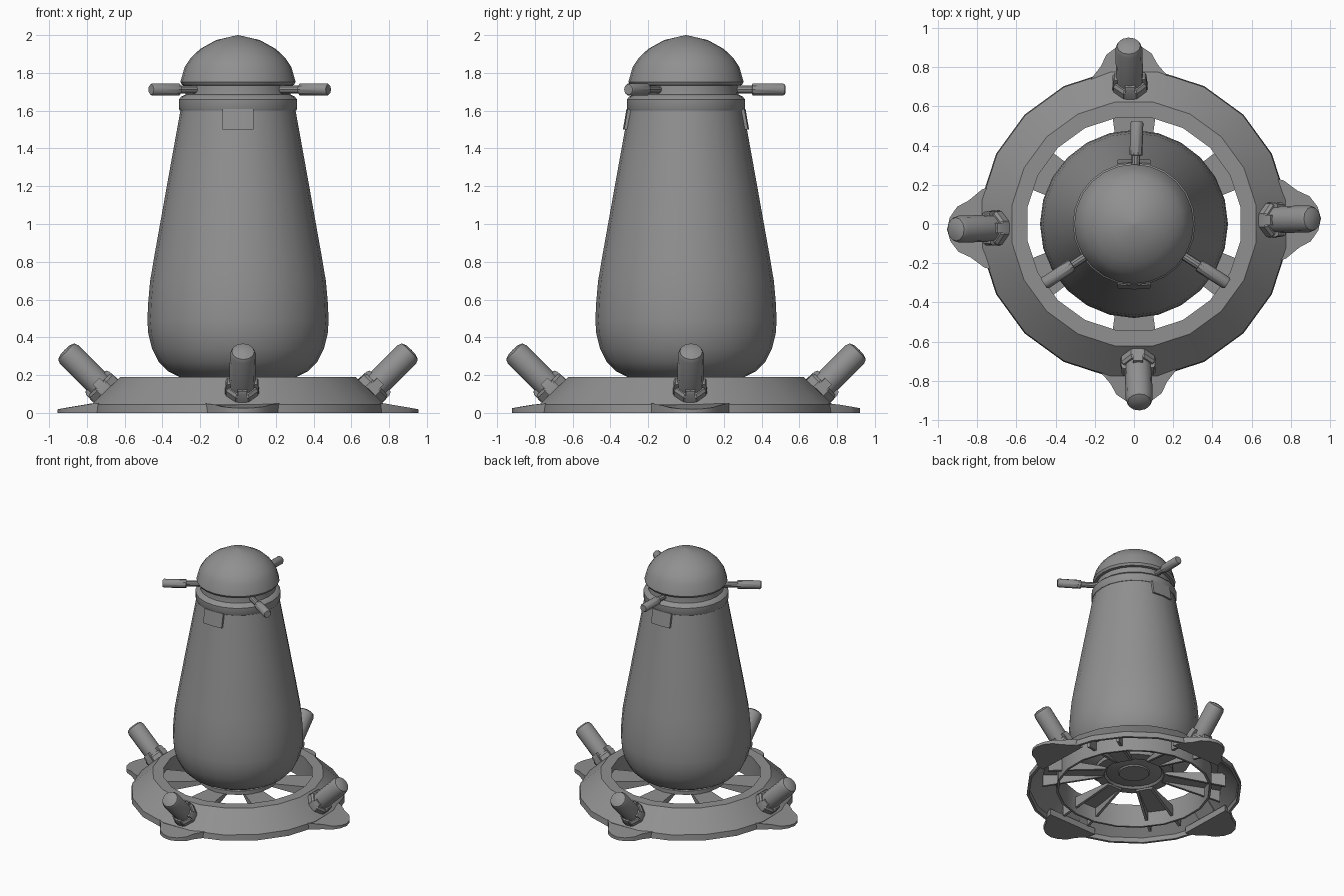
import bpy, bmesh
from math import sin, cos, pi, radians
from mathutils import Matrix, Vector

if "Cube" in bpy.data.objects:
    bpy.data.objects.remove(bpy.data.objects["Cube"])

grey = bpy.data.materials.new("dark_grey")
grey.diffuse_color = (0.28, 0.28, 0.28, 1)
grey.use_nodes = True
grey.node_tree.nodes["Principled BSDF"].inputs["Base Color"].default_value = grey.diffuse_color


def finish(bm, name, matrix=Matrix(), angle=35):
    bmesh.ops.recalc_face_normals(bm, faces=bm.faces)
    me = bpy.data.meshes.new(name)
    bm.to_mesh(me)
    bm.free()
    me.transform(matrix)
    me.materials.append(grey)
    ob = bpy.data.objects.new(name, me)
    bpy.context.collection.objects.link(ob)
    bpy.ops.object.select_all(action='DESELECT')
    ob.select_set(True)
    bpy.context.view_layer.objects.active = ob
    bpy.ops.object.shade_smooth_by_angle(angle=radians(angle))
    return ob


def loft(name, sections, matrix=Matrix(), capped=True, ring=False, angle=35):
    """Skin a list of equal-length closed sections."""
    bm = bmesh.new()
    loops = [[bm.verts.new(p) for p in s] for s in sections]
    n = len(loops[0])
    for k in range(len(loops) if ring else len(loops) - 1):
        a, b = loops[k], loops[(k + 1) % len(loops)]
        for i in range(n):
            j = (i + 1) % n
            bm.faces.new((a[i], a[j], b[j], b[i]))
    if capped and not ring:
        bm.faces.new(loops[0])
        bm.faces.new(loops[-1])
    return finish(bm, name, matrix, angle)


def lathe(name, profile, sides, matrix=Matrix(), ring=False, angle=35):
    secs = [[(max(r, 0.002) * cos(2 * pi * i / sides), max(r, 0.002) * sin(2 * pi * i / sides), z)
             for i in range(sides)] for r, z in profile]
    return loft(name, secs, matrix, ring=ring, angle=angle)


def turn(deg):
    return Matrix.Rotation(radians(deg), 4, 'Z')


# Pear-shaped body
lathe("body", [(0.24, 0.15), (0.30, 0.185), (0.37, 0.22), (0.42, 0.27), (0.455, 0.34),
               (0.475, 0.42), (0.48, 0.49), (0.475, 0.59), (0.465, 0.70), (0.443, 0.83),
               (0.377, 1.20), (0.305, 1.60), (0.28, 1.62)], 24)

# Collar, neck groove and domed head
lathe("collar", [(0.27, 1.595), (0.308, 1.60), (0.313, 1.61), (0.313, 1.66), (0.30, 1.675),
                 (0.28, 1.685), (0.25, 1.69)], 24)
lathe("neck", [(0.28, 1.67), (0.275, 1.70), (0.275, 1.75)], 24)
lathe("head", [(0.26, 1.73), (0.295, 1.735), (0.305, 1.752), (0.283, 1.83), (0.25, 1.88),
               (0.20, 1.927), (0.115, 1.974), (0, 2.0)], 24, angle=45)

# Front and back tabs hanging from the collar
for name, deg in (("front_tab", -90), ("back_tab", 90)):
    loft(name, [[(r - 0.04, -0.083, z), (r, -0.083, z), (r + 0.006, 0, z),
                 (r, 0.083, z), (r - 0.04, 0.083, z)]
                for r, z in ((0.328, 1.50), (0.309, 1.61))], turn(deg))

# Three stepped antennas
for i, (x, y) in enumerate(((0.015, 0.525), (0.478, -0.305), (-0.46, -0.305))):
    d = Vector((x, y, 0))
    m = Matrix.Translation((0, 0, 1.712)) @ d.to_track_quat('Z', 'Y').to_matrix().to_4x4()
    e = d.length
    lathe(f"antenna_{i + 1}", [(0.022, 0.2), (0.022, e - 0.175), (0.033, e - 0.173),
                               (0.033, e - 0.01), (0.027, e)], 10, m)

# Hollow base ring: sloped outer shell and upright inner wall
lathe("base_ring", [(0.79, 0), (0.785, 0.045), (0.63, 0.19), (0.55, 0.19), (0.555, 0.01),
                    (0.572, 0.01), (0.572, 0.17), (0.62, 0.17), (0.765, 0.035), (0.77, 0)],
      20, turn(9), ring=True, angle=30)

# Hub with a grooved underside
lathe("hub", [(0.25, 0.19), (0.29, 0.17), (0.29, 0.14), (0.22, 0.135), (0.20, 0.155),
              (0.12, 0.155), (0.11, 0.14), (0, 0.14)], 20)

# Six channel-shaped spokes passing through the inner wall
for i in range(6):
    secs = []
    for r, w, low in ((0.22, 0.065, 0.12), (0.66, 0.125, 0.03)):
        t = w - 0.02
        secs.append([(r, -w, low), (r, -w, 0.14), (r, w, 0.14), (r, w, low),
                     (r, t, low), (r, t, 0.122), (r, -t, 0.122), (r, -t, low)])
    loft(f"spoke_{i + 1}", secs, turn(30 + 60 * i))

# Four feet, each with a tilted thruster in a notched socket
outline = [(0.70, 0.22), (0.77, 0.20), (0.84, 0.145), (0.90, 0.115), (0.94, 0.06), (0.955, 0)]
outline += [(r, -t) for r, t in reversed(outline[:-1])]
for i in range(4):
    place = turn(1.7 + 90 * i)
    k_len = 1.0 if i % 2 == 0 else 0.965
    low = [(r * k_len, t, 0) for r, t in outline]
    top = [(r, t, 0.05 - 0.03 * max(0, r - 0.77) / 0.18) for r, t, _ in low]
    loft(f"foot_{i + 1}", [low, top], place)
    tilt = place @ Matrix.Translation((0.70, 0, 0.115)) @ Matrix.Rotation(radians(45), 4, 'Y')
    lathe(f"thruster_{i + 1}", [(0.069, -0.03), (0.069, 0.275), (0.06, 0.297), (0.035, 0.307),
                                (0, 0.309)], 12, tilt, angle=45)
    lathe(f"socket_{i + 1}", [(0.092, -0.03), (0.092, 0.035), (0.08, 0.05), (0.06, 0.05)],
          8, tilt @ turn(22.5))
    for k in range(4):
        loft(f"socket_{i + 1}_lug_{k + 1}",
             [[(0.05, -0.025, z), (r, -0.025, z), (r, 0.025, z), (0.05, 0.025, z)]
              for r, z in ((0.09, 0.0), (0.086, 0.06), (0.078, 0.075))], tilt @ turn(90 * k))
